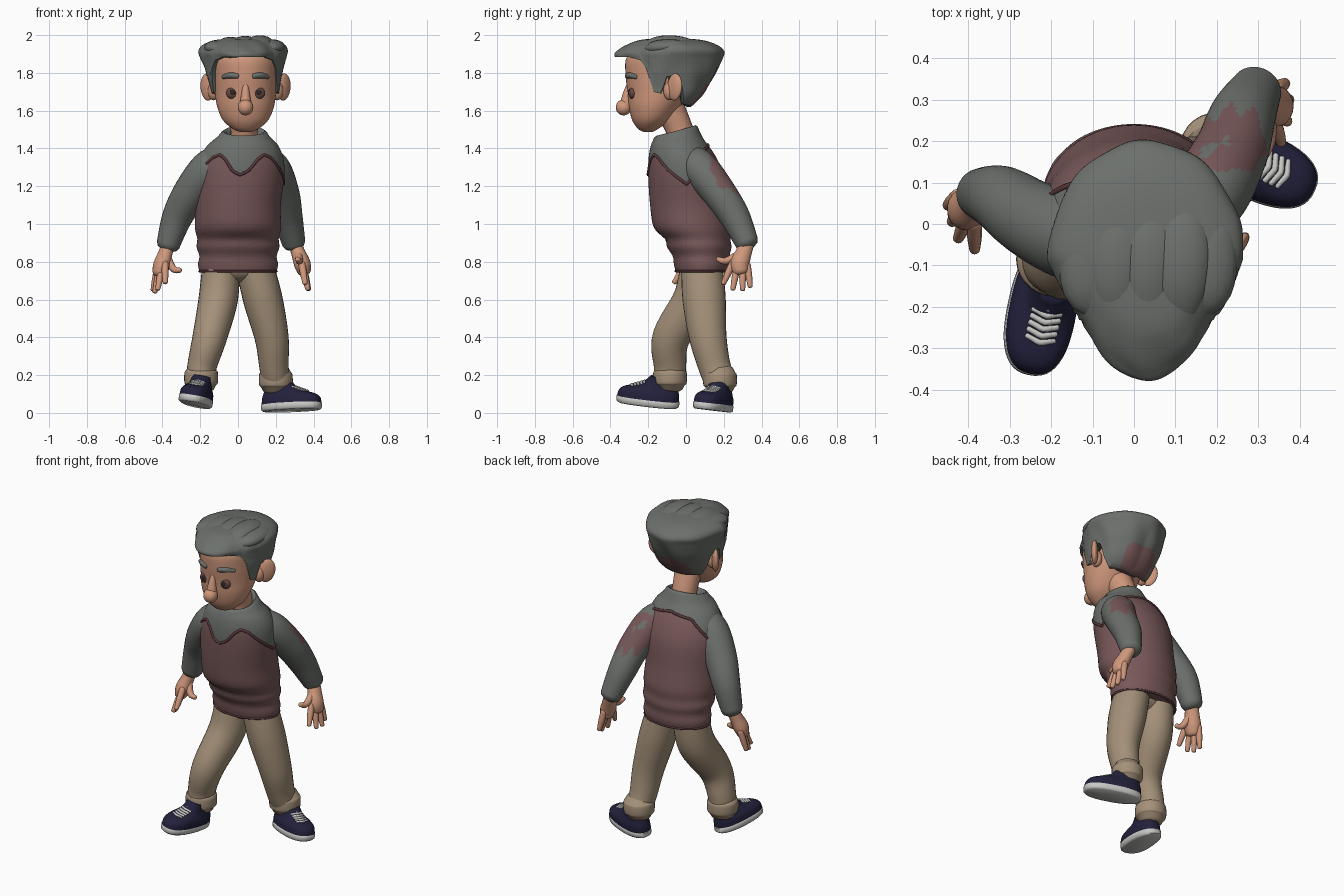
import bpy, bmesh
from math import sin, cos, pi, radians, degrees, copysign
from mathutils import Vector, Matrix

if bpy.data.objects.get("Cube"):
    bpy.data.objects.remove(bpy.data.objects["Cube"])


def material(name, rgb):
    m = bpy.data.materials.new(name)
    m.use_nodes = True
    m.diffuse_color = (*rgb, 1)
    m.node_tree.nodes["Principled BSDF"].inputs["Base Color"].default_value = (*rgb, 1)
    return m


GREY = material("grey", (.15, .162, .148))
MAROON = material("maroon", (.19, .098, .1))
TRIM = material("dark maroon", (.1, .04, .045))
SKIN = material("skin", (.62, .31, .2))
KHAKI = material("khaki", (.37, .28, .19))
NAVY = material("navy", (.016, .015, .045))
WHITE = material("off white", (.58, .58, .56))
EYE = material("eye brown", (.13, .065, .055))
PUPIL = material("pupil", (.03, .02, .02))


def grid(name, rows, mats, rule=None):
    """Skin closed rings of points; rule picks a material per face."""
    bm = bmesh.new()
    vs = [[bm.verts.new(p) for p in r] for r in rows]
    n = len(rows[0])
    for a, b in zip(vs, vs[1:]):
        for j in range(n):
            k = (j + 1) % n
            bm.faces.new((a[j], a[k], b[k], b[j]))
    bm.faces.new(vs[0])
    bm.faces.new(vs[-1])
    bmesh.ops.recalc_face_normals(bm, faces=bm.faces)
    if rule:
        for i, f in enumerate(bm.faces):
            f.material_index = int(rule(f, i // n))
    me = bpy.data.meshes.new(name)
    bm.to_mesh(me)
    bm.free()
    bpy.context.collection.objects.link(bpy.data.objects.new(name, me))
    for m in mats:
        me.materials.append(m)


def smooth_path(pts, steps):
    """Catmull-Rom through tuples of any length."""
    p = [pts[0]] + list(pts) + [pts[-1]]
    out = []
    for a, b, c, d in zip(p, p[1:], p[2:], p[3:]):
        for s in range(steps):
            t = s / steps
            out.append([.5 * (2 * y + (z - x) * t + (2 * x - 5 * y + 4 * z - w) * t * t
                              + (3 * y - x - 3 * z + w) * t ** 3)
                        for x, y, z, w in zip(a, b, c, d)])
    return out + [list(pts[-1])]


def tube(name, pts, mats, n=20, steps=5, ref=(0, 1, 0), flat=1, rule=None):
    """Round-ended limb through (x, y, z, radius) points."""
    path = smooth_path(pts, steps)
    ps = [Vector(q[:3]) for q in path]
    rows = []
    last = len(ps) - 1
    for i, p in enumerate(ps):
        t = (ps[min(i + 1, last)] - ps[max(i - 1, 0)]).normalized()
        a = t.cross(Vector(ref)).normalized()
        b = a.cross(t)
        r = path[i][3]

        def ring(off, k):
            return [p + t * off * r + (a * cos(w) + b * sin(w) * flat) * r * k
                    for w in (2 * pi * j / n for j in range(n))]
        if i == 0:
            rows += [ring(-.5, .5), ring(-.3, .85)]
        rows.append(ring(0, 1))
        if i == last:
            rows += [ring(.3, .85), ring(.5, .5)]
    grid(name, rows, mats, rule)


def ball(name, loc, size, mat, rot=(0, 0, 0)):
    bpy.ops.mesh.primitive_uv_sphere_add(segments=24, ring_count=14, location=loc, rotation=rot)
    ob = bpy.context.object
    ob.name, ob.scale = name, size
    ob.data.materials.append(mat)


def lookup(table, v):
    """Linear interpolation of the columns after the first."""
    for a, b in zip(table, table[1:]):
        if v <= b[0]:
            t = max(0, (v - a[0]) / (b[0] - a[0]))
            return [x + (y - x) * t for x, y in zip(a[1:], b[1:])]
    return list(table[-1][1:])


def on_body(table, phi, z, k=1, taper=0):
    """Point of an elliptic body at angle phi from the front."""
    cx, cy, rx, ry = lookup(table, z)
    narrow = 1 - taper * min(1, max(0, 1.5 * cos(phi)))
    return Vector((cx + rx * k * sin(phi) * narrow, cy - ry * k * cos(phi), z))


def fold(phi):
    return abs(degrees(phi) if phi <= pi else 360 - degrees(phi))


# Sweater: maroon body below a wavy yoke line, grey above it
torso = smooth_path([(.75, 0, .085, .205, .14), (.79, 0, .085, .212, .15), (.83, 0, .08, .204, .15),
                     (.88, 0, .07, .22, .172), (.92, 0, .062, .215, .172), (.98, 0, .035, .228, .205),
                     (1.1, 0, .015, .226, .205), (1.25, .01, 0, .235, .2), (1.35, .02, -.018, .22, .18),
                     (1.42, .025, -.035, .185, .15), (1.46, .03, -.04, .14, .127), (1.52, .035, -.045, .098, .105)], 4)
yoke = [(0, 1.26), (10, 1.28), (22, 1.34), (33, 1.368), (45, 1.35), (65, 1.28), (90, 1.21),
        (110, 1.28), (140, 1.395), (180, 1.42)]
N = 96
angles = [2 * pi * j / N for j in range(N)]
line = [lookup(yoke, fold(a))[0] for a in angles]
collar = [1.4875 - .0275 * cos(a) for a in angles]
LOW, UP = 30, 12
rows = [[on_body(torso, a, .75 + (f - .75) * i / LOW) for a, f in zip(angles, line)] for i in range(LOW + 1)]
rows += [[on_body(torso, a, f + (c - f) * i / UP) for a, f, c in zip(angles, line, collar)]
         for i in range(1, UP + 1)]
neck_axis = Vector((.033, -.045, 0))
for k, lift in ((.9, .008), (.78, 0), (.7, -.03)):
    rows.append([neck_axis + Vector(((p.x - neck_axis.x) * k, (p.y - neck_axis.y) * k, p.z + lift))
                 for p in rows[LOW + UP]])
grid("sweater", rows, [MAROON, GREY], lambda f, i: LOW <= i < len(rows) - 1)


def piping(name, pts, r, mat):
    cu = bpy.data.curves.new(name, 'CURVE')
    cu.dimensions, cu.bevel_depth, cu.bevel_resolution = '3D', r, 2
    sp = cu.splines.new('POLY')
    sp.points.add(len(pts) - 1)
    for q, p in zip(sp.points, pts):
        q.co = (*p, 1)
    sp.use_cyclic_u = True
    cu.materials.append(mat)
    bpy.context.collection.objects.link(bpy.data.objects.new(name, cu))


piping("yoke_piping", rows[LOW], .008, TRIM)
piping("hem_rim", rows[0], .006, TRIM)


# Sleeves, with a ragged maroon patch and a worn hole behind the left upper arm
def patch(f, i):
    c = f.calc_center_median()
    edge = .025 * sin(c.x * 110 + c.z * 20)
    worn = abs(c.z - 1.3 + (c.x - .2) * .6) < .014 + edge * .4 and .16 < c.x < .23
    return f.normal.y > edge * 4 and c.y > .13 and 1.17 + edge < c.z < 1.39 and not worn


tube("left_sleeve", [(.1, 0, 1.345, .08), (.175, .07, 1.295, .098), (.233, .172, 1.17, .09),
                     (.262, .258, 1.04, .08), (.295, .323, .9, .062)], [GREY, MAROON], 48, 14, rule=patch)
tube("right_sleeve", [(-.06, -.03, 1.345, .085), (-.145, -.03, 1.29, .106), (-.246, .012, 1.17, .095),
                      (-.32, .06, 1.04, .081), (-.37, .073, .89, .062)], [GREY], 28, 8)


# Hands
def hand(side, wrist, palm, tips, thumb):
    w, p = Vector(wrist), Vector(palm)
    across = (Vector(tips[0]) - Vector(tips[-1])).normalized()
    tube(side + "_palm", [(*w, .034), (*w.lerp(p, .5), .038), (*p, .044), (*p.lerp(Vector(tips[1]), .3), .036)],
         [SKIN], ref=across, flat=1.15)
    for i, t in enumerate(tips):
        t = Vector(t)
        base = p + across * (.04 - .026 * i)
        tube(f"{side}_finger_{i + 1}", [(*base, .018), (*base.lerp(t, .5), .018), (*t, .013)], [SKIN], 12, 4)
    t = Vector(thumb)
    tube(side + "_thumb", [(*w.lerp(p, .4), .022), (*p.lerp(t, .6), .019), (*t, .013)], [SKIN], 12, 4, ref=(1, 0, 0))


hand("left", (.3, .323, .9), (.34, .285, .79),
     [(.365, .34, .67), (.375, .3, .652), (.37, .248, .655), (.355, .198, .685)], (.315, .168, .815))
hand("right", (-.37, .07, .89), (-.405, .035, .78),
     [(-.45, .045, .65), (-.44, .005, .64), (-.425, -.035, .655), (-.385, -.062, .69)], (-.305, .01, .755))

# Trousers with turned cuffs
legs = {"left": [(.09, .085, .77, .1), (.132, .096, .6, .104), (.178, .116, .4, .09), (.19, .15, .25, .078), (.2, .18, .17, .076)],
        "right": [(-.09, .08, .77, .1), (-.105, .045, .6, .104), (-.15, -.078, .4, .091), (-.19, -.085, .25, .078), (-.195, -.085, .18, .076)]}
for side, pts in legs.items():
    tube(side + "_trouser_leg", pts, [KHAKI], 28, 6, flat=1.1)
    x, y, z, r = pts[-1]
    tube(side + "_cuff", [(x, y, z + d, q) for d, q in
                          ((.045, .08), (.035, .088), (0, .09), (-.025, .087), (-.033, .078))], [KHAKI], 28, 3)
ball("trouser_seat", (0, .07, .77), (.15, .1, .08), KHAKI)


# Shoes: white sole, navy upper, white laces
def shoe(side, loc, yaw, pitch, roll):
    m = (Matrix.Translation(loc) @ Matrix.Rotation(radians(yaw), 4, 'Z')
         @ Matrix.Rotation(-pitch, 4, 'Y') @ Matrix.Rotation(roll, 4, 'X'))

    def blunt(v):
        return copysign(abs(v) ** .82, v)

    def layers(name, prof, mat):
        grid(name, [[m @ Vector(((heel + toe) / 2 + (toe - heel) / 2 * blunt(cos(a)),
                                 w * blunt(sin(a)) * (1 + .06 * cos(a)), z)) for a in angles[::2]]
                    for z, heel, toe, w in prof], [mat])
    layers(side + "_sole", [(0, -.155, .16, .073), (.008, -.165, .17, .082), (.034, -.165, .172, .083),
                            (.038, -.16, .168, .08)], WHITE)
    layers(side + "_shoe", smooth_path([(.033, -.162, .17, .081), (.066, -.16, .163, .079), (.086, -.155, .138, .071),
                                        (.102, -.15, .085, .062), (.12, -.145, .04, .055), (.16, -.138, 0, .05)], 4), NAVY)
    for i in range(6):
        u, z = .018 + .016 * i, .131 - .0064 * i
        pts = [m @ Vector((u - abs(v) * .35, v, z - abs(v) * .15)) for v in (-.034, -.017, 0, .017, .034)]
        tube(f"{side}_lace_{i + 1}", [(*p, .0075) for p in pts], [WHITE], 8, 2, ref=(0, 0, 1))


shoe("left", (.28, .145, .012), -23, .05, -.1)
shoe("right", (-.225, -.2, .042), -101, .12, -.14)

# Head and neck
CX = .04
skull = smooth_path([(1.488, CX, -.2, .03, .025), (1.505, CX, -.2, .07, .055), (1.55, CX, -.185, .12, .1),
                     (1.62, CX, -.165, .15, .138), (1.7, CX, -.14, .162, .17), (1.79, CX, -.135, .166, .185),
                     (1.88, CX, -.135, .163, .18), (1.94, CX, -.12, .12, .13)], 5)
grid("head", [[on_body(skull, a, q[0]) for a in angles[::2]] for q in skull], [SKIN])
tube("neck", [(.03, -.015, 1.4, .075), (.033, -.035, 1.5, .072), (CX, -.09, 1.62, .08)], [SKIN])
tube("nose_bridge", [(CX, -.295, 1.75, .014), (CX, -.312, 1.69, .022), (CX, -.32, 1.62, .034)], [SKIN], ref=(1, 0, 0))
ball("nose_tip", (CX, -.33, 1.617), (.041, .042, .042), SKIN)
for side, s in (("left", 1), ("right", -1)):
    ball(side + "_ear", (CX + s * .202, -.06, 1.725), (.02, .05, .072), SKIN, (radians(-8), 0, radians(-42 * s)))
    ball(side + "_ear_root", (CX + s * .168, -.085, 1.705), (.032, .035, .05), SKIN)
    ball(side + "_eye", (CX + s * .069, -.282, 1.693), (.034, .022, .032), EYE)
    ball(side + "_pupil", (CX + s * .069, -.3, 1.697), (.015, .007, .015), PUPIL)
    tube(side + "_eyebrow", [(CX + s * x, y, z, r) for x, y, z, r in
                             ((.042, -.311, 1.783, .014), (.08, -.296, 1.787, .016), (.118, -.262, 1.778, .011))],
         [GREY], 12, ref=(0, 0, 1))

# Hair: shell with sideburns, ear notches and a maroon nape
mass = smooth_path([(1.62, CX, -.12, .155, .145), (1.68, CX, -.1, .178, .185), (1.75, .035, -.09, .19, .217),
                    (1.82, .032, -.085, .207, .25), (1.89, .03, -.09, .232, .288), (1.92, .03, -.08, .236, .278),
                    (1.95, .032, -.075, .215, .235), (1.975, .035, -.08, .15, .16), (1.985, .035, -.08, .03, .03)], 5)
hairline = [(0, 1.885), (42, 1.885), (58, 1.865), (66, 1.7), (80, 1.69), (86, 1.78), (104, 1.78),
            (114, 1.69), (126, 1.635), (180, 1.62)]
edge = [lookup(hairline, fold(a))[0] for a in angles]
H = 28


def strand(a, z, k):
    high = min(1, max(0, (z - 1.8) / .08))
    fullness = .14 * (1 - high) * max(0, -cos(a)) * abs(sin(a))
    return on_body(mass, a, z, k + fullness, .26 * high)


rows = [[strand(a, e, .86) for a, e in zip(angles, edge)]]
for i in range(H + 1):
    t = 1 - (1 - i / H) ** 1.6
    rows.append([strand(a, e + (1.985 - e) * t, 1 + .06 * t * (1 - t) * sin(9 * a + 5 * t))
                 for a, e in zip(angles, edge)])


def nape(f, i):
    c = f.calc_center_median()
    return c.y > -.03 and -.075 < c.x < .13 and c.z < 1.75


grid("hair", rows, [GREY, MAROON], nape)

# Swept locks on the crown, gathering towards the forelock
for i, (x, front, z) in enumerate([(-.11, -.2, 1.922), (-.045, -.28, 1.937), (.03, -.32, 1.942),
                                   (.105, -.28, 1.945), (.165, -.19, 1.925)]):
    tube(f"hair_lock_{i + 1}", [(x * .8, .09, z - .02, .03), (x + .01, -.02, z + .01, .066),
                                (x + .005, -.15, z + .01, .068), (x * .6 + .02, front, 1.91, .035)],
         [GREY], 20, 6, ref=(0, 0, 1), flat=.55)

# Smooth shading with crisp rims
bpy.ops.object.select_all(action='DESELECT')
for ob in bpy.context.scene.objects:
    if ob.type == 'MESH':
        ob.select_set(True)
        bpy.context.view_layer.objects.active = ob
bpy.ops.object.shade_smooth_by_angle(angle=radians(50))
